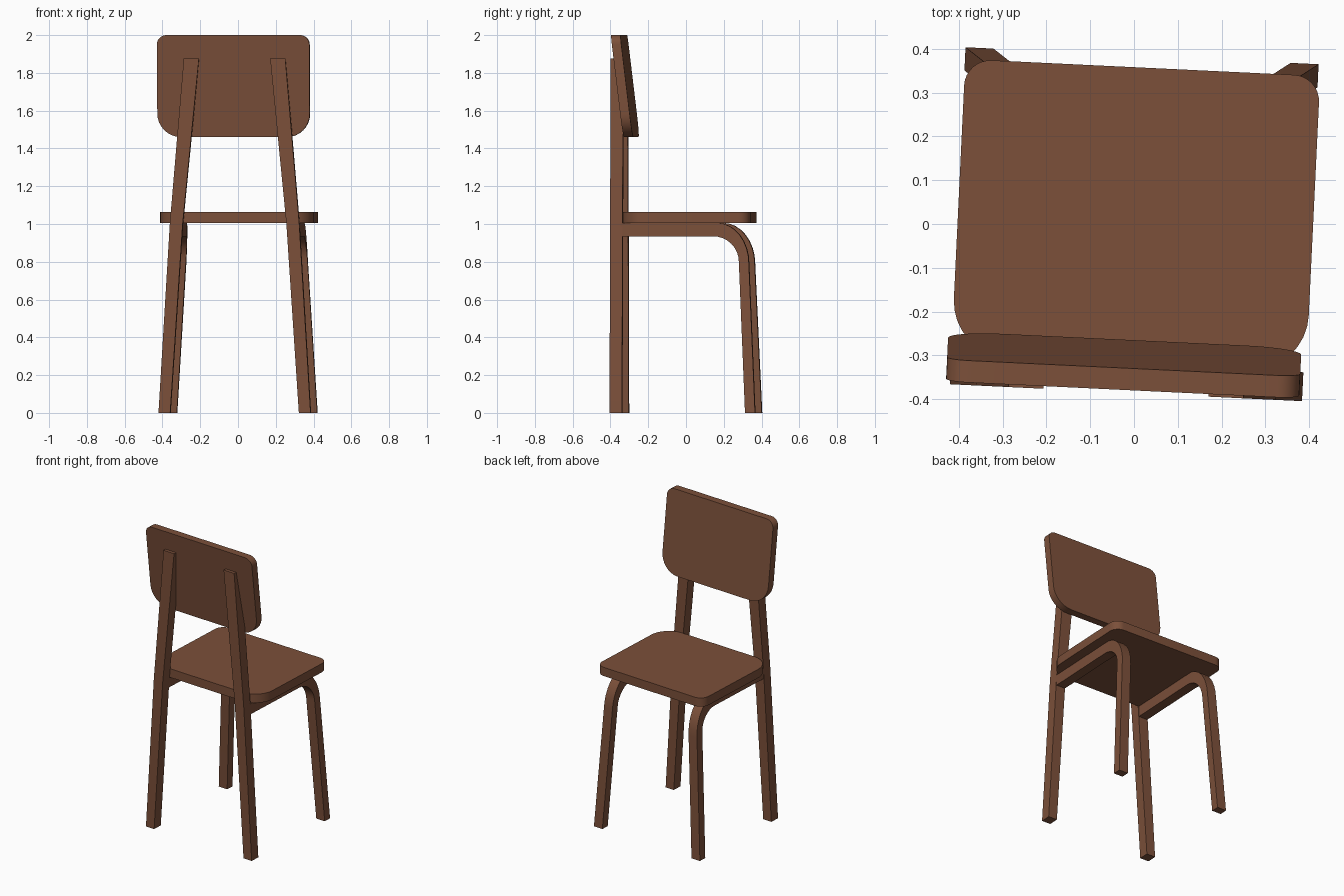
import bpy, bmesh, math
from mathutils import Vector

if "Cube" in bpy.data.objects:
    bpy.data.objects.remove(bpy.data.objects["Cube"])

TURN = math.radians(-2.75)
wood = bpy.data.materials.new("brown_wood")
wood.diffuse_color = (0.2, 0.08, 0.042, 1)
wood.use_nodes = True
wood.node_tree.nodes["Principled BSDF"].inputs["Base Color"].default_value = wood.diffuse_color


def finish(bm, name, mirror=False):
    bmesh.ops.recalc_face_normals(bm, faces=bm.faces)
    mesh = bpy.data.meshes.new(name)
    bm.to_mesh(mesh)
    bm.free()
    ob = bpy.data.objects.new(name, mesh)
    bpy.context.collection.objects.link(ob)
    mesh.materials.append(wood)
    ob.rotation_euler.z = TURN
    if mirror:
        ob.modifiers.new("mirror", "MIRROR").use_axis[0] = True
    bpy.ops.object.select_all(action='DESELECT')
    ob.select_set(True)
    bpy.context.view_layer.objects.active = ob
    bpy.ops.object.shade_smooth_by_angle(angle=math.radians(30))
    return ob


def arc(cx, cy, rx, ry, start, end, n=8):
    angles = [math.radians(start + (end - start) * i / n) for i in range(n + 1)]
    return [(cx + rx * math.cos(a), cy + ry * math.sin(a)) for a in angles]


def rounded(x0, x1, y0, y1, low, high):
    """Rectangle outline with separate radii for the low and high corners."""
    return (arc(x1 - high, y1 - high, high, high, 0, 90)
            + arc(x0 + high, y1 - high, high, high, 90, 180)
            + arc(x0 + low, y0 + low, low, low, 180, 270)
            + arc(x1 - low, y0 + low, low, low, 270, 360))


def plate(name, outline, place, push):
    """Flat outline mapped into space, then extruded."""
    bm = bmesh.new()
    face = bm.faces.new([bm.verts.new(place(*p)) for p in outline])
    out = bmesh.ops.extrude_face_region(bm, geom=[face])
    verts = [v for v in out["geom"] if isinstance(v, bmesh.types.BMVert)]
    bmesh.ops.translate(bm, vec=Vector(push), verts=verts)
    # extrude_face_region can leave the source face; the shell stays closed
    return finish(bm, name)


def bar(name, rings):
    """Rectangular bar; ring = (centre x, width, outer (y, z), inner (y, z))."""
    bm = bmesh.new()
    loops = []
    for x, w, o, i in rings:
        pts = [(x - w / 2, *o), (x + w / 2, *o), (x + w / 2, *i), (x - w / 2, *i)]
        loops.append([bm.verts.new(p) for p in pts])
    for a, b in zip(loops, loops[1:]):
        for k in range(4):
            bm.faces.new((a[k], a[(k + 1) % 4], b[(k + 1) % 4], b[k]))
    bm.faces.new(loops[0])
    bm.faces.new(loops[-1])
    return finish(bm, name, mirror=True)


# Seat board
plate("seat", rounded(-0.403, 0.409, -0.32, 0.358, 0.13, 0.06),
      lambda x, y: (x, y, 1.005), (0, 0, 0.058))

# Leaning backrest board
plate("backrest", rounded(-0.412, 0.396, 1.46, 2.0, 0.125, 0.05),
      lambda x, z: (x, -0.38 + (2.0 - z) * 0.12, z), (0, 0.05, 0))

# Tall posts that carry the backrest
bar("back_post", [(x, w, (-0.386, z), (-0.32, z)) for x, w, z in
                  ((0.372, 0.062, 0.0), (0.309, 0.068, 1.0), (0.229, 0.08, 1.875))])

# Bent legs: seat rail curving down to the floor
outer = [(-0.33, 1.006)] + arc(0.18, 0.79, 0.17, 0.216, 90, 0) + [(0.385, 0)]
inner = [(-0.33, 0.935)] + arc(0.16, 0.80, 0.137, 0.135, 90, 0) + [(0.332, 0)]
bar("bent_leg", [(0.372 - 0.062 * (o[1] + i[1]) / 2, 0.064, o, i)
                 for o, i in zip(outer, inner)])
